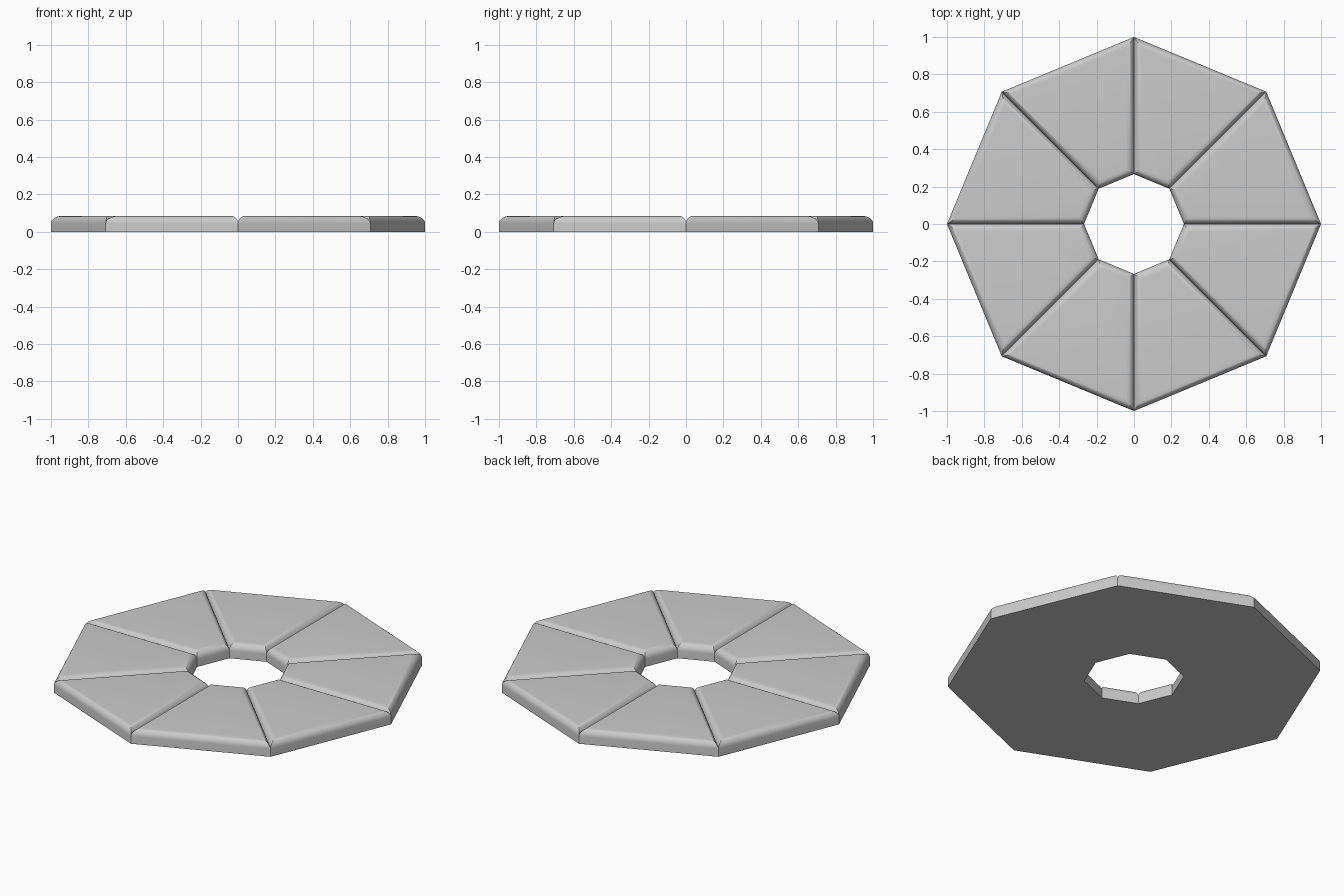
import bpy, bmesh
from math import cos, sin, pi
from mathutils import Matrix

if "Cube" in bpy.data.objects:
    bpy.data.objects.remove(bpy.data.objects["Cube"])

SIDES, R_OUT, R_IN, H, BEVEL = 8, 1.0, 0.267, 0.085, 0.04
STEP = 2 * pi / SIDES


def polar(r, a, z):
    return (r * cos(a), r * sin(a), z)


# One trapezoid slab of the octagonal ring
bm = bmesh.new()
outline = [(R_IN, 0), (R_OUT, 0), (R_OUT, STEP), (R_IN, STEP)]
base = bm.faces.new([bm.verts.new(polar(r, a, 0)) for r, a in outline])
ext = bmesh.ops.extrude_face_region(bm, geom=[base], use_keep_orig=True)
top = [v for v in ext["geom"] if isinstance(v, bmesh.types.BMVert)]
bmesh.ops.translate(bm, verts=top, vec=(0, 0, H))
bmesh.ops.recalc_face_normals(bm, faces=bm.faces[:])

# Rounded upper rim
rim = [e for e in bm.edges if all(v.co.z > H / 2 for v in e.verts)]
bmesh.ops.bevel(bm, geom=rim, offset=BEVEL, segments=8, profile=0.5,
                affect='EDGES', clamp_overlap=True)

# Open the hidden walls between neighbouring slabs
bm.normal_update()
seams = []
for f in bm.faces:
    for a in (0, STEP):
        if all(abs(v.co.y * cos(a) - v.co.x * sin(a)) < 1e-4 for v in f.verts):
            seams.append(f)
bmesh.ops.delete(bm, geom=seams, context='FACES')

# Repeat around the ring and weld
wedge = bm.verts[:] + bm.edges[:] + bm.faces[:]
for i in range(1, SIDES):
    dup = bmesh.ops.duplicate(bm, geom=wedge)
    bmesh.ops.rotate(bm, cent=(0, 0, 0), matrix=Matrix.Rotation(i * STEP, 3, 'Z'),
                     verts=[g for g in dup["geom"] if isinstance(g, bmesh.types.BMVert)])
bmesh.ops.remove_doubles(bm, verts=bm.verts[:], dist=1e-4)
bmesh.ops.recalc_face_normals(bm, faces=bm.faces[:])

mesh = bpy.data.meshes.new("segmented_ring")
bm.to_mesh(mesh)
bm.free()
ring = bpy.data.objects.new("segmented_ring", mesh)
bpy.context.collection.objects.link(ring)

# Smooth rounding, crisp mitres and grooves
bpy.context.view_layer.objects.active = ring
ring.select_set(True)
bpy.ops.object.shade_smooth_by_angle(angle=pi / 6)
